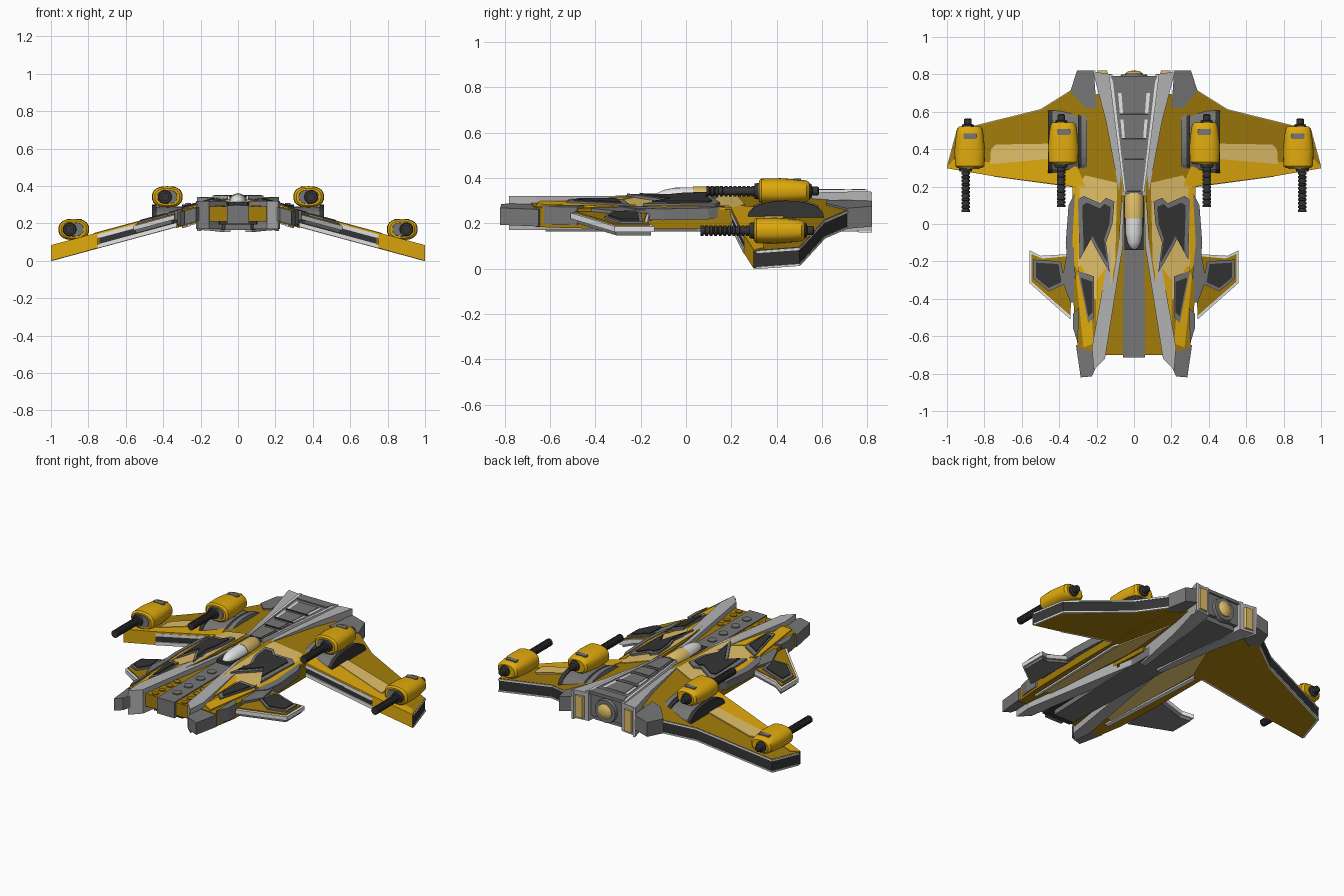
import bpy, bmesh, math

def material(name, r, g, b):
    m = bpy.data.materials.new(name)
    m.diffuse_color = (r, g, b, 1)
    return m

GOLD = material("bright gold", 0.74, 0.40, 0.004)
OCHRE = material("dark gold", 0.36, 0.20, 0.003)
TAN = material("pale gold", 0.74, 0.52, 0.14)
GREY = material("mid grey", 0.18, 0.18, 0.18)
LIGHT = material("light grey", 0.45, 0.45, 0.45)
WHITE = material("off white", 0.78, 0.78, 0.78)
DARK = material("charcoal", 0.035, 0.035, 0.035)

def finish(name, bm, mat, mirror=True, smooth=False):
    bmesh.ops.recalc_face_normals(bm, faces=bm.faces)
    me = bpy.data.meshes.new(name)
    bm.to_mesh(me)
    bm.free()
    ob = bpy.data.objects.new(name, me)
    bpy.context.collection.objects.link(ob)
    me.materials.append(mat)
    if mirror:
        ob.modifiers.new("mirror", 'MIRROR')
    if smooth:
        bpy.ops.object.select_all(action='DESELECT')
        ob.select_set(True)
        bpy.context.view_layer.objects.active = ob
        bpy.ops.object.shade_smooth_by_angle(angle=math.radians(35))
    return ob

def slope(x):
    return 0.35 - 0.27 * x          # drooping plane shared by hull sides and wings

def prism(name, pts, mat, top, thick):
    """Mirrored slab; top is a function of (x, y) or a flat height."""
    bm = bmesh.new()
    f = top if callable(top) else (lambda x, y: top)
    up = [bm.verts.new((x, y, f(x, y))) for x, y in pts]
    lo = [bm.verts.new((x, y, f(x, y) - thick)) for x, y in pts]
    bm.faces.new(up)
    bm.faces.new(lo[::-1])
    n = len(pts)
    for i in range(n):
        bm.faces.new((up[i], lo[i], lo[(i + 1) % n], up[(i + 1) % n]))
    return finish(name, bm, mat)

def plate(name, pts, mat, lift=0.006, thick=0.03):
    return prism(name, pts, mat, lambda x, y: slope(x) + lift, thick)

def shrink(pts, k):
    cx = sum(p[0] for p in pts) / len(pts)
    cy = sum(p[1] for p in pts) / len(pts)
    return [(cx + (x - cx) * k, cy + (y - cy) * k) for x, y in pts]

def lathe(name, x, z, prof, mat, seg=20, wide=1.0, square=1.0, mirror=True):
    """Body of rings along y; prof = (y, radius)."""
    bm = bmesh.new()
    rings = []
    for y, r in prof:
        ring = []
        for i in range(seg):
            a = 2 * math.pi * i / seg
            c, s = math.cos(a), math.sin(a)
            c = math.copysign(abs(c) ** square, c)
            s = math.copysign(abs(s) ** square, s)
            ring.append(bm.verts.new((x + wide * r * c, y, z + r * s)))
        rings.append(ring)
    for a, b in zip(rings, rings[1:]):
        for i in range(seg):
            bm.faces.new((a[i], a[(i + 1) % seg], b[(i + 1) % seg], b[i]))
    bm.faces.new(rings[0])
    bm.faces.new(rings[-1])
    return finish(name, bm, mat, mirror, True)

def disc(name, x, y, z, r, mat):
    lathe_pts = [(x + r * math.cos(a * math.pi / 8), y + r * math.sin(a * math.pi / 8)) for a in range(16)]
    prism(name, lathe_pts, mat, z, 0.01).modifiers["mirror"].show_viewport = True

# --- hull: sloped sides, flat nose deck, keel
plate("hull_side", [(0.08, -0.1), (0.17, -0.70), (0.30, -0.66), (0.32, -0.5), (0.33, -0.2),
                    (0.33, 0.22), (0.30, 0.66), (0.18, 0.70), (0.06, 0.2)], OCHRE, 0, 0.085)
prism("nose_deck", [(0, -0.70), (0.155, -0.70), (0.1, 0.2), (0, 0.2)], OCHRE, 0.29, 0.08)
prism("nose_strip", [(0, -0.715), (0.06, -0.715), (0.055, 0), (0, 0)], GREY, 0.296, 0.1)
prism("keel", [(0, -0.62), (0.07, -0.62), (0.09, 0.0), (0.1, 0.76), (0, 0.76)], GREY, 0.22, 0.055)
prism("keel_shoulder", [(0, -0.69), (0.1, -0.69), (0.11, 0.0), (0, 0.0)], DARK, 0.215, 0.02)
plate("belly_band", [(0.19, -0.5), (0.25, -0.5), (0.27, 0.2), (0.16, 0.5), (0.12, 0.1)], TAN, -0.07, 0.022)
plate("belly_white_strip", [(0.25, -0.55), (0.27, -0.55), (0.30, 0.18), (0.28, 0.2)], WHITE, -0.07, 0.025)
for y in (-0.26, -0.37, -0.49, -0.60):
    disc("nose_hatch", 0, y, 0.302, 0.027, GREY)
for i, y in enumerate((-0.47, -0.54, -0.61, -0.67)):
    disc("nose_rivet", 0.09 + 0.004 * i, y, 0.296, 0.02, OCHRE)

# --- rails crossing at the cockpit and end blocks
prism("front_rail", [(0.055, 0.12), (0.085, 0.12), (0.225, -0.66), (0.215, -0.78), (0.155, -0.72),
                     (0.06, -0.12)], LIGHT, 0.32, 0.15)
plate("nose_prong", [(0.205, -0.77), (0.225, -0.815), (0.285, -0.82), (0.31, -0.65), (0.2, -0.58)], GREY, -0.005, 0.075)
prism("rear_rail", [(0.04, 0.15), (0.075, 0.15), (0.15, 0.55), (0.22, 0.815), (0.115, 0.80)],
      LIGHT, lambda x, y: 0.325 + 0.02 * y, 0.175)
prism("rear_rail_ridge", [(0.045, 0.17), (0.055, 0.17), (0.135, 0.80), (0.117, 0.80)], WHITE, 0.35, 0.03)
prism("rear_rail_fin", [(0.195, 0.76), (0.205, 0.76), (0.22, 0.82), (0.207, 0.82)], WHITE, 0.338, 0.178)
plate("tail_block", [(0.20, 0.62), (0.26, 0.62), (0.34, 0.71), (0.305, 0.82), (0.215, 0.82)], GREY, 0.008, 0.09)

# --- spine with windows
def half_w(y):
    return 0.045 + (y - 0.16) * 0.115
prism("spine", [(0, 0.16), (0.045, 0.16), (0.117, 0.78), (0, 0.78)], GREY, 0.345, 0.15)
def window(name, y0, y1, k, mat, z):
    prism(name, [(0, y0), (half_w(y0) * k, y0), (half_w(y1) * k, y1), (0, y1)], mat, z, 0.008)
for y0, y1 in ((0.18, 0.32), (0.35, 0.43), (0.46, 0.56), (0.59, 0.70)):
    frame = WHITE if y0 > 0.4 else GREY
    window("spine_window_frame", y0, y1, 0.8, frame, 0.348)
    window("spine_window", y0, y1, 0.62, GREY, 0.351)
    window("spine_window_bar", y0 - 0.008, y0, 0.8, DARK, 0.351)
prism("spine_tail_cap", [(0, 0.73), (0.1, 0.73), (0.125, 0.79), (0, 0.79)], GREY, 0.352, 0.02)

# --- cockpit
prism("cockpit_well", [(0, -0.14), (0.05, -0.14), (0.055, 0.16), (0, 0.16)], DARK, 0.315, 0.03)
lathe("canopy", 0, 0.312, [(-0.135, 0.008), (-0.125, 0.022), (-0.10, 0.035), (-0.05, 0.045), (0.03, 0.047)],
      WHITE, 20, mirror=False)
lathe("canopy_rear", 0, 0.31, [(0.03, 0.052), (0.15, 0.052), (0.165, 0.045)], TAN, 12, mirror=False)

# --- tail engines
lathe("main_nozzle", 0, 0.255, [(0.77, 0.075), (0.80, 0.07)], GREY, 16, mirror=False)
lathe("main_nozzle_glow", 0, 0.255, [(0.79, 0.05), (0.805, 0.047), (0.817, 0.03), (0.82, 0.01)], TAN, 16, mirror=False)
prism("side_nozzle_glow", [(0.135, 0.79), (0.145, 0.82), (0.195, 0.82), (0.203, 0.80)], TAN, 0.315, 0.135)

# --- hull deck panels
plate("deck_tan", [(0.10, -0.2), (0.15, -0.48), (0.21, -0.4), (0.31, -0.2), (0.31, 0.2), (0.26, 0.26), (0.09, 0.22)], TAN, 0.004)
plate("deck_gold_stripe", [(0.215, -0.64), (0.27, -0.66), (0.31, -0.28), (0.285, -0.22), (0.24, -0.3)], GOLD, 0.008)
plate("deck_gold_inner", [(0.185, -0.6), (0.205, -0.6), (0.2, -0.3), (0.14, -0.22)], GOLD, 0.008)
plate("deck_gold_outer", [(0.29, 0.19), (0.325, 0.2), (0.335, -0.2), (0.30, -0.25)], GOLD, 0.008)
plate("hull_edge_armour", [(0.315, 0.17), (0.35, 0.1), (0.365, -0.1), (0.355, -0.22), (0.31, -0.3), (0.33, -0.1)], GREY, 0.012, 0.05)
plate("hull_edge_front", [(0.295, -0.45), (0.325, -0.48), (0.325, -0.56), (0.30, -0.64)], GREY, 0.01, 0.08)
zig = [(0.105, 0.12), (0.15, 0.14), (0.18, 0.11), (0.27, 0.15), (0.30, 0.13), (0.29, -0.19), (0.23, -0.08),
       (0.205, -0.13), (0.13, -0.26), (0.15, -0.1), (0.115, 0.0)]
plate("zigzag_border", zig, GREY, 0.016, 0.04)
plate("zigzag_panel", shrink(zig, 0.78), DARK, 0.022, 0.02)
shard = [(0.215, -0.28), (0.30, -0.25), (0.245, -0.53), (0.215, -0.50)]
plate("shard_border", shard, GREY, 0.016, 0.03)
plate("shard_panel", shrink(shard, 0.74), DARK, 0.022, 0.02)

# --- side fins
fin = [(0.33, -0.16), (0.50, -0.17), (0.56, -0.14), (0.56, -0.315), (0.34, -0.51)]
plate("fin_rim", fin, WHITE, -0.012, 0.025)
plate("fin_underside", shrink(fin, 0.88), GREY, -0.03, 0.025)
plate("fin_gold", [(0.33, -0.17), (0.49, -0.185), (0.548, -0.16), (0.548, -0.308), (0.34, -0.49)], OCHRE, -0.006, 0.015)
cell = [(0.39, -0.20), (0.54, -0.19), (0.54, -0.29), (0.455, -0.36), (0.37, -0.32)]
plate("fin_cell_border", cell, GREY, 0.004, 0.02)
plate("fin_cell", shrink(cell, 0.8), DARK, 0.01, 0.02)
plate("fin_root", [(0.32, -0.12), (0.36, -0.16), (0.385, -0.30), (0.34, -0.42), (0.32, -0.42)], GREY, 0.008, 0.05)

# --- wings, with charcoal trailing edges
wing = plate("wing", [(0.2, 0.2), (0.33, 0.21), (0.75, 0.265), (1.0, 0.30), (0.945, 0.50),
                      (0.50, 0.61), (0.34, 0.71), (0.2, 0.64)], OCHRE, 0, 0.08)
wing.data.materials.append(DARK)
for f in wing.data.polygons:
    if abs(f.normal.z) < 0.3 and f.center.x > 0.35 and f.normal.y > 0.1:
        f.material_index = 1
edge = [(1.0, 0.31), (0.948, 0.503), (0.50, 0.614), (0.34, 0.714), (0.34, 0.70), (0.50, 0.602), (0.94, 0.492), (0.99, 0.31)]
plate("wing_edge_line_top", edge, WHITE, -0.002, 0.01)
plate("wing_edge_line_bottom", edge, WHITE, -0.073, 0.009)
plate("wing_gold_front", [(0.26, 0.20), (0.33, 0.2), (0.75, 0.255), (1.0, 0.298), (0.965, 0.345), (0.77, 0.33), (0.43, 0.365), (0.3, 0.3)], GOLD, 0.004, 0.01)
plate("wing_tip_cap", [(0.75, 0.255), (1.0, 0.298), (0.99, 0.32), (0.75, 0.28)], GOLD, 0.003, 0.082)
plate("wing_tan_band", [(0.43, 0.35), (0.77, 0.32), (0.765, 0.40), (0.74, 0.425), (0.43, 0.43)], TAN, 0.007, 0.01)
for lift in (-0.006, -0.059):
    plate("leading_edge_rail", [(0.24, 0.185), (0.33, 0.197), (0.75, 0.253), (0.75, 0.27), (0.24, 0.22)], WHITE, lift, 0.021)
plate("leading_edge_slot", [(0.24, 0.193), (0.74, 0.258), (0.74, 0.27), (0.24, 0.22)], DARK, -0.02, 0.045)

# --- gun cradles: arched side cheeks on the wing
def arch(name, x0, x1, h, mat):
    bm = bmesh.new()
    pr = [(0.44 - 0.17 * math.cos(math.pi * i / 12), 0.215 + h * math.sin(math.pi * i / 12) ** 0.7) for i in range(13)]
    a, b = [[bm.verts.new((x, y, z)) for y, z in pr] for x in (x0, x1)]
    bm.faces.new(a)
    bm.faces.new(b[::-1])
    for i in range(13):
        bm.faces.new((a[i], a[i - 1], b[i - 1], b[i]))
    finish(name, bm, mat)
arch("cradle_inner", 0.25, 0.28, 0.095, GREY)
arch("cradle_inner_liner", 0.28, 0.30, 0.087, DARK)
arch("cradle_outer", 0.435, 0.46, 0.085, DARK)
arch("cradle_bed", 0.30, 0.435, 0.075, GREY)

# --- four guns
def gun(prefix, x, y, z, barrel_x, tip):
    lathe(prefix + "_pod", x, z, [(y - 0.115, 0.046), (y - 0.105, 0.055), (y - 0.02, 0.057), (y + 0.06, 0.051),
                                  (y + 0.095, 0.047), (y + 0.107, 0.038)], GOLD, 28, 1.44, 0.82)
    lathe(prefix + "_muzzle_plate", x, z, [(y - 0.12, 0.036), (y - 0.10, 0.04)], GREY, 28, 1.44, 0.82)
    lathe(prefix + "_collar", barrel_x, z, [(y - 0.135, 0.033), (y - 0.11, 0.038)], DARK)
    ribs, yy = [], tip
    while yy < y - 0.12:
        ribs += [(yy, 0.023), (yy + 0.012, 0.023), (yy + 0.013, 0.018), (yy + 0.019, 0.018)]
        yy += 0.02
    lathe(prefix + "_barrel", barrel_x, z, ribs, DARK, 12)
    lathe(prefix + "_tail", x + 0.01, z, [(y + 0.09, 0.036), (y + 0.115, 0.032), (y + 0.12, 0.02), (y + 0.145, 0.02), (y + 0.15, 0.013)], DARK)
    prism(prefix + "_vent", [(x - 0.035, y + 0.04), (x + 0.03, y + 0.04), (x + 0.035, y + 0.055), (x + 0.03, y + 0.07),
                             (x - 0.035, y + 0.07), (x - 0.04, y + 0.055)], GREY, z + 0.055, 0.01)
gun("inner_gun", 0.378, 0.437, 0.342, 0.39, 0.09)
gun("outer_gun", 0.878, 0.415, 0.168, 0.90, 0.065)
